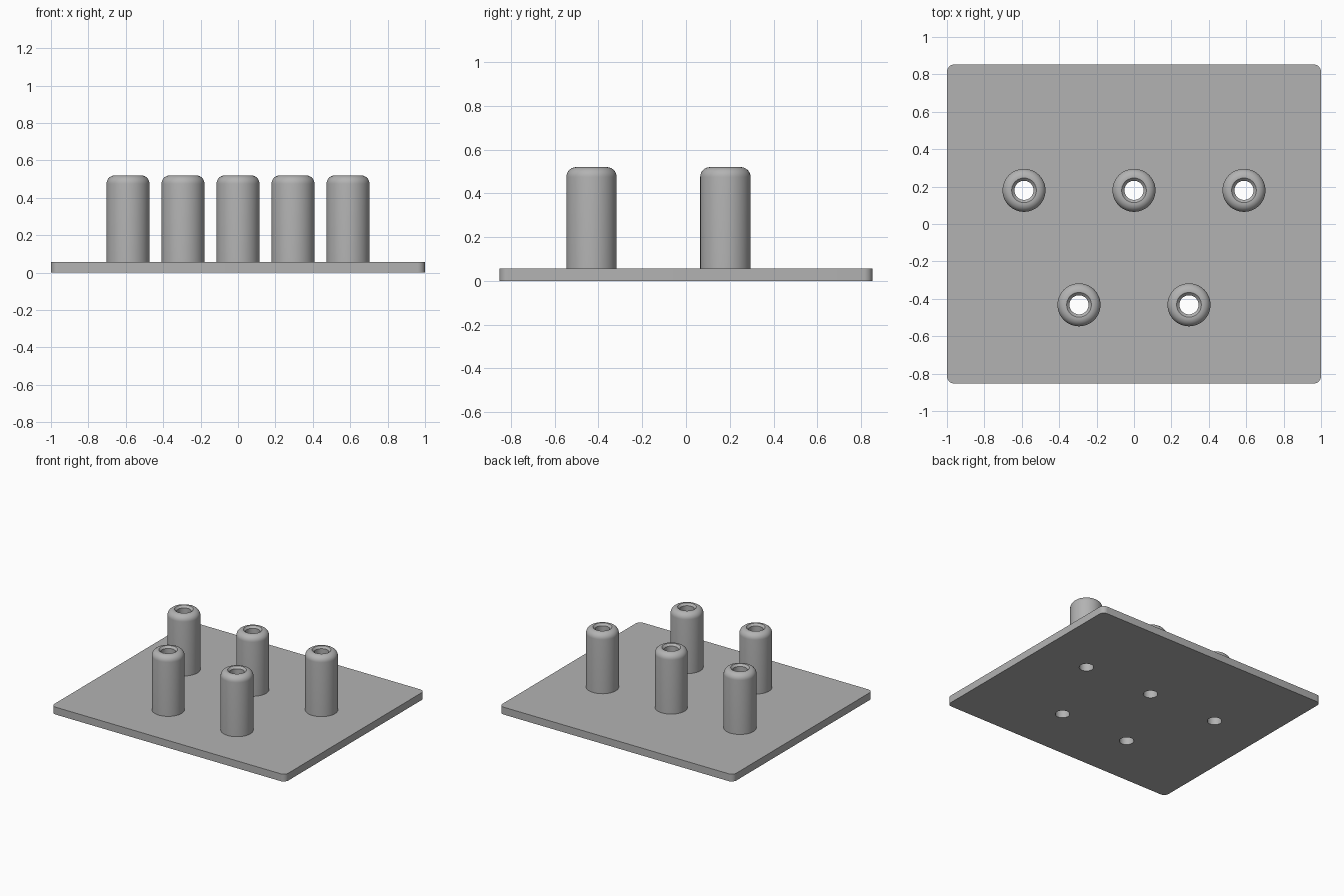
import bpy, bmesh, math

if "Cube" in bpy.data.objects:
    bpy.data.objects.remove(bpy.data.objects["Cube"], do_unlink=True)

WIDTH, DEPTH, THICK, CORNER = 2.0, 1.706, 0.057, 0.04
HEIGHT, OUTER, BORE, FILLET = 0.52, 0.115, 0.051, 0.045
SIDES = 48
SPOTS = {"back_right": (-0.588, 0.18), "back_middle": (0, 0.18), "back_left": (0.588, 0.18),
         "front_right": (-0.294, -0.432), "front_left": (0.294, -0.432)}

grey = bpy.data.materials.new("plain grey")
grey.use_nodes = True
colour = (0.45, 0.45, 0.45, 1)
grey.diffuse_color = colour
grey.node_tree.nodes["Principled BSDF"].inputs["Base Color"].default_value = colour


def arc(cx, cy, radius, start, end, steps):
    """Points along an arc, angles in degrees."""
    angles = [math.radians(start + (end - start) * i / steps) for i in range(steps + 1)]
    return [(cx + radius * math.cos(a), cy + radius * math.sin(a)) for a in angles]


def finish(bm, name, location=(0, 0, 0)):
    bmesh.ops.recalc_face_normals(bm, faces=bm.faces)
    mesh = bpy.data.meshes.new(name)
    bm.to_mesh(mesh)
    bm.free()
    mesh.materials.append(grey)
    obj = bpy.data.objects.new(name, mesh)
    bpy.context.collection.objects.link(obj)
    obj.location = location
    bpy.ops.object.select_all(action='DESELECT')
    obj.select_set(True)
    bpy.context.view_layer.objects.active = obj
    bpy.ops.object.shade_smooth_by_angle(angle=math.radians(30))
    return obj


# Base plate: rounded rectangle with a through hole under each post
bm = bmesh.new()


def loop(points):
    verts = [bm.verts.new((x, y, 0)) for x, y in points]
    for a, b in zip(verts, verts[1:] + verts[:1]):
        bm.edges.new((a, b))


outline = []
for i, (sx, sy) in enumerate([(1, 1), (-1, 1), (-1, -1), (1, -1)]):
    outline += arc(sx * (WIDTH / 2 - CORNER), sy * (DEPTH / 2 - CORNER),
                   CORNER, 90 * i, 90 * i + 90, 8)
loop(outline)
for x, y in SPOTS.values():
    loop(arc(x, y, BORE, 0, 360, SIDES)[:-1])
bmesh.ops.triangle_fill(bm, edges=bm.edges[:], use_beauty=True, normal=(0, 0, 1))
top = bmesh.ops.extrude_face_region(bm, geom=bm.faces[:], use_keep_orig=True)
bmesh.ops.translate(bm, vec=(0, 0, THICK),
                    verts=[g for g in top["geom"] if isinstance(g, bmesh.types.BMVert)])
finish(bm, "base_plate")

# Hollow posts: lathed wall with rounded shoulder and chamfered bore
profile = [(OUTER, THICK)]
profile += arc(OUTER - FILLET, HEIGHT - FILLET, FILLET, 0, 90, 8)
profile += [(BORE + 0.015, HEIGHT), (BORE, HEIGHT - 0.015), (BORE, THICK)]
for spot, (x, y) in SPOTS.items():
    bm = bmesh.new()
    verts = [bm.verts.new((r, 0, z)) for r, z in profile]
    edges = [bm.edges.new(pair) for pair in zip(verts, verts[1:])]
    bmesh.ops.spin(bm, geom=verts + edges, cent=(0, 0, 0), axis=(0, 0, 1),
                   angle=math.tau, steps=SIDES, use_merge=True)
    bmesh.ops.remove_doubles(bm, verts=bm.verts, dist=0.0001)
    finish(bm, spot + "_post", (x, y, 0))
